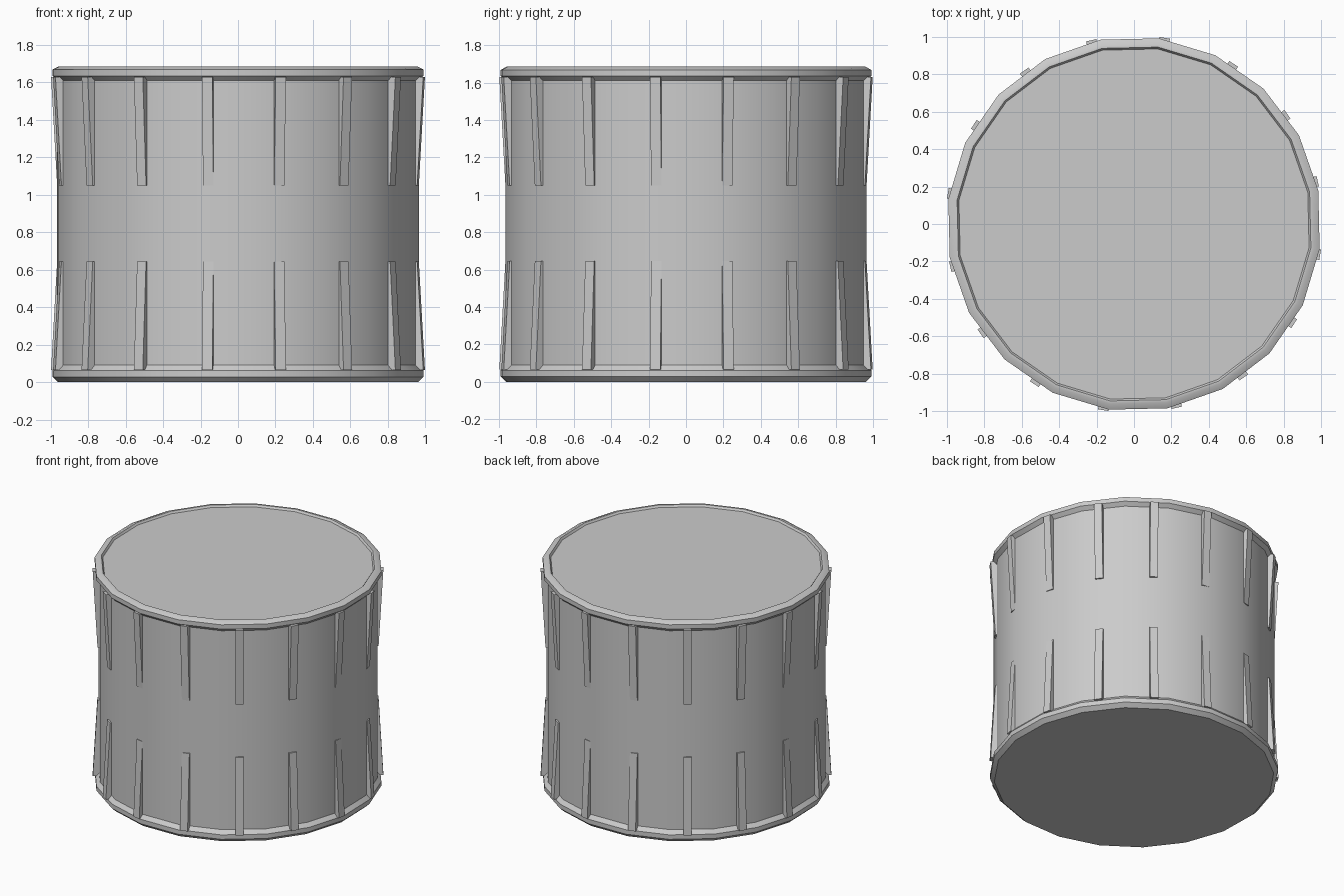
import bpy, bmesh
from math import radians, cos, sin

if "Cube" in bpy.data.objects:
    bpy.data.objects.remove(bpy.data.objects["Cube"])

SIDES, RIBS = 20, 16


def make_object(name, bm):
    bmesh.ops.recalc_face_normals(bm, faces=bm.faces[:])
    mesh = bpy.data.meshes.new(name)
    bm.to_mesh(mesh)
    bm.free()
    obj = bpy.data.objects.new(name, mesh)
    bpy.context.collection.objects.link(obj)
    return obj


def polar(r, a, z, side=0.0):
    return (r * cos(a) - side * sin(a), r * sin(a) + side * cos(a), z)


# Drum: turned profile with a chamfered rim at each end and a recessed lid
profile = [(0.97, 0), (1.0, 0.028), (1.0, 0.062), (0.974, 0.09),
           (0.974, 1.61), (1.0, 1.635), (1.0, 1.668), (0.968, 1.685),
           (0.953, 1.685), (0.943, 1.67)]
bm = bmesh.new()
rings = [[bm.verts.new(polar(r, radians(10.3 + 360 * i / SIDES), z))
          for i in range(SIDES)] for r, z in profile]
for low, high in zip(rings, rings[1:]):
    for i in range(SIDES):
        j = (i + 1) % SIDES
        bm.faces.new((low[i], low[j], high[j], high[i]))
bm.faces.new(rings[0])
bm.faces.new(rings[-1])
drum = make_object("drum_body", bm)
bpy.context.view_layer.objects.active = drum
drum.select_set(True)
bpy.ops.object.shade_smooth_by_angle(angle=radians(30))
drum.select_set(False)


# Ribs: thin wedges tapering from a rim toward the middle of the drum
def make_ribs(name, z_rim, z_mid):
    bm = bmesh.new()
    half = 0.028
    for k in range(RIBS):
        a = radians(13.1 + 360 * k / RIBS)
        ends = []
        for z, r_out in ((z_rim, 1.007), (z_mid, 0.974)):
            ends.append([bm.verts.new(polar(r, a, z, s)) for r, s in
                         ((0.93, -half), (r_out, -half), (r_out, half), (0.93, half))])
        p, q = ends
        bm.faces.new(p)
        bm.faces.new(q)
        for i in range(4):
            j = (i + 1) % 4
            bm.faces.new((p[i], p[j], q[j], q[i]))
    return make_object(name, bm)


make_ribs("lower_ribs", 0.065, 0.645)
make_ribs("upper_ribs", 1.63, 1.05)
